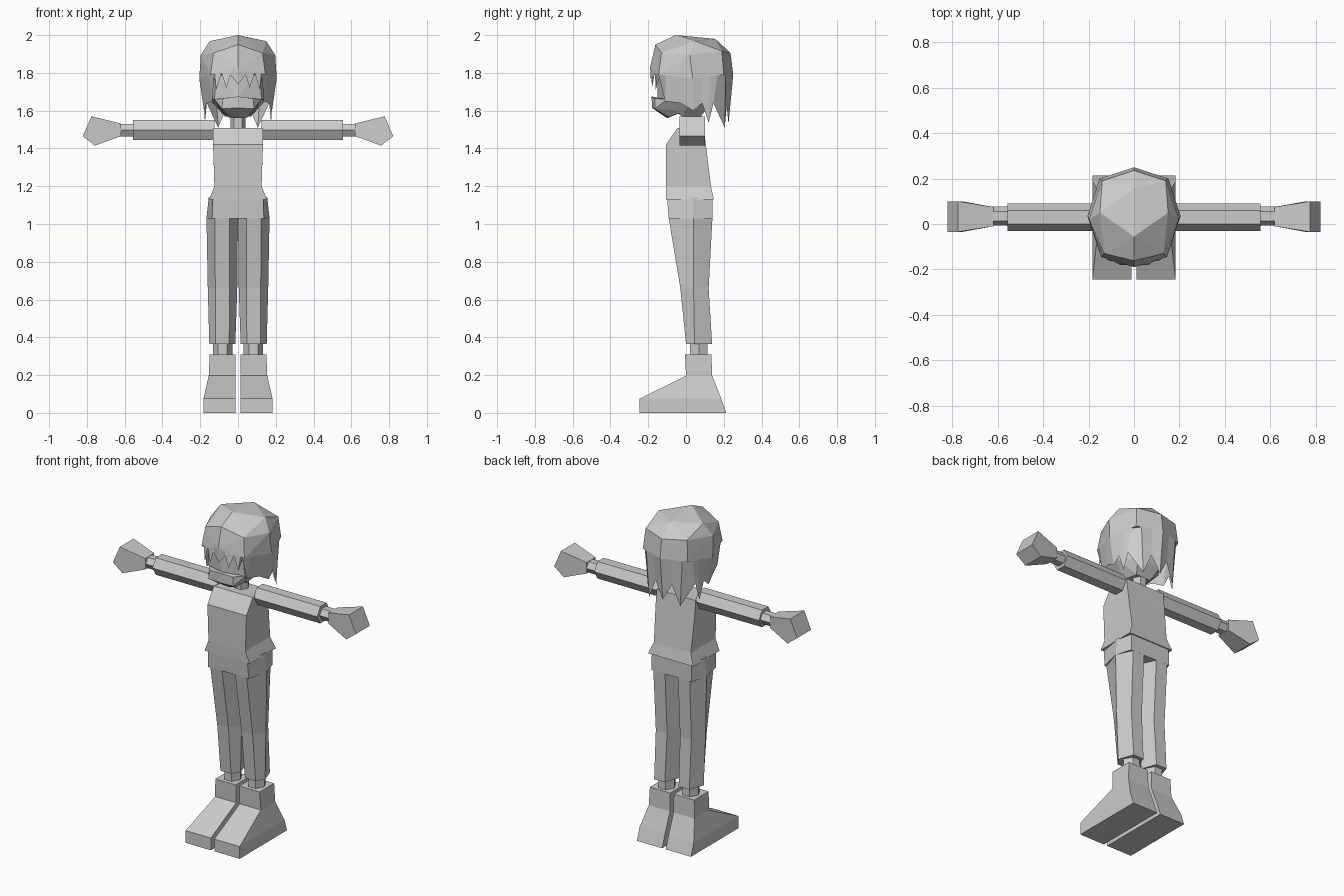
import bpy
import bmesh
from mathutils import Vector

cube = bpy.data.objects.get("Cube")
if cube:
    bpy.data.objects.remove(cube, do_unlink=True)

GREY = (0.6, 0.6, 0.6, 1)
grey = bpy.data.materials.new("plain grey")
grey.use_nodes = True
grey.diffuse_color = GREY
grey.node_tree.nodes["Principled BSDF"].inputs["Base Color"].default_value = GREY


def finish(name, bm):
    if all(e.is_manifold for e in bm.edges):
        bmesh.ops.recalc_face_normals(bm, faces=bm.faces)
    mesh = bpy.data.meshes.new(name)
    bm.to_mesh(mesh)
    bm.free()
    mesh.materials.append(grey)
    ob = bpy.data.objects.new(name, mesh)
    bpy.context.collection.objects.link(ob)
    return ob


def mirrored(points):
    """Half outline from front to back, completed around the other side."""
    other = [(-x, y, z) for x, y, z in reversed(points) if abs(x) > 1e-6]
    return list(points) + other


def loft(name, rings, side=1):
    """Skin a stack of equal rings and cap both ends."""
    bm = bmesh.new()
    rows = [[bm.verts.new((x * side, y, z)) for x, y, z in r] for r in rings]
    for a, b in zip(rows, rows[1:]):
        for i in range(len(a)):
            j = (i + 1) % len(a)
            bm.faces.new((a[i], a[j], b[j], b[i]))
    bm.faces.new(rows[0])
    bm.faces.new(rows[-1])
    return finish(name, bm)


def hull(name, points):
    bm = bmesh.new()
    for p in mirrored(points):
        bm.verts.new(p)
    bmesh.ops.convex_hull(bm, input=bm.verts)
    bmesh.ops.delete(bm, geom=[v for v in bm.verts if not v.link_faces], context="VERTS")
    return finish(name, bm)


def rect(x0, x1, y0, y1, z):
    return [(x0, y0, z), (x1, y0, z), (x1, y1, z), (x0, y1, z)]


def hexagon(x0, x1, y0, y1, z, inset, ridge):
    """Flat front and back, with a ridge on each side."""
    return [(x0 + inset, y0, z), (x1 - inset, y0, z), (x1, ridge, z),
            (x1 - inset, y1, z), (x0 + inset, y1, z), (x0, ridge, z)]


def arm_hexagon(x, y, z, half_y, half_z):
    """Flat top and bottom, with ridges facing front and back."""
    h = half_y / 2
    return [(x, y - half_y, z), (x, y - h, z + half_z), (x, y + h, z + half_z),
            (x, y + half_y, z), (x, y + h, z - half_z), (x, y - h, z - half_z)]


# Torso, hips and neck
loft("shirt", [rect(-.153, .153, -.105, .147, 1.13), rect(-.125, .125, -.107, .132, 1.2),
               rect(-.132, .132, -.107, .105, 1.42), rect(-.132, .132, -.045, .095, 1.508)])
loft("hips", [hexagon(-.167, .167, -.092, .14, 1.03, .03, .04),
              hexagon(-.155, .155, -.1, .14, 1.14, .022, .04)])
loft("neck", [hexagon(-.04, .04, 0, .08, z, .02, .04) for z in (1.48, 1.64)])

for side, word in ((1, "left"), (-1, "right")):
    # Legs and feet
    loft(word + "_trouser_leg", [hexagon(.014, .152, 0, .138, .365, .033, .045),
                                 hexagon(.004, .16, -.03, .12, .66, .04, .04),
                                 hexagon(0, .167, -.092, .14, 1.035, .044, .04)], side)
    loft(word + "_ankle", [hexagon(.03, .132, .02, .115, z, .027, .068)
                           for z in (.29, .38)], side)
    loft(word + "_boot", [rect(.012, .183, -.245, .213, 0), rect(.012, .183, -.245, .187, .075),
                          rect(.012, .155, 0, .138, .197), rect(.012, .15, -.005, .135, .308)], side)
    # Arms and hands
    loft(word + "_sleeve", [arm_hexagon(x, .03, 1.498, .06, .052) for x in (.125, .557)], side)
    loft(word + "_wrist", [arm_hexagon(x, .035, 1.497, .042, .033) for x in (.55, .63)], side)
    loft(word + "_hand", [
        [(.62, y, 1.465), (.62, y, 1.532), (.776, y2, 1.57), (.822, y2, 1.465), (.757, y2, 1.415)]
        for y, y2 in ((-.01, -.035), (.075, .1))], side)

# Head with a projecting jaw
hull("head", [(0, -.15, 1.84), (.11, -.125, 1.84), (.16, .04, 1.84), (.12, .17, 1.84),
              (0, .2, 1.84), (.125, -.11, 1.66), (0, -.15, 1.66), (.15, .03, 1.66),
              (.08, .13, 1.64), (.07, -.02, 1.57), (.05, .08, 1.57)])
hull("jaw", [(0, -.182, 1.675), (.08, -.165, 1.665), (.125, -.1, 1.66), (.085, -.165, 1.61),
             (0, -.18, 1.615), (.05, -.09, 1.565), (0, -.1, 1.56), (.09, 0, 1.6)])

# Faceted hair cap
brim = [(0, -.19, 1.83), (.145, -.145, 1.79), (.205, .035, 1.77), (.152, .2, 1.79), (0, .25, 1.79)]
hull("hair_cap", [(0, -.055, 2), (.15, .05, 1.968), (0, .155, 1.98), (0, -.162, 1.95),
                  (.13, -.13, 1.905), (.197, .02, 1.895), (.14, .19, 1.915),
                  (0, .236, 1.905)] + brim)

# Jagged hair: place along the brim, then the lower end of each point
locks = [(0, (0, -.185, 1.74)), (.25, (.04, -.18, 1.79)), (.45, (.062, -.18, 1.72)),
         (.65, (.088, -.165, 1.8)), (.85, (.115, -.16, 1.71)), (1, (.128, -.14, 1.78)),
         (1.2, (.135, -.11, 1.65)), (1.6, (.165, -.03, 1.64)), (2, (.18, .04, 1.6)),
         (2.3, (.18, .085, 1.64)), (2.55, (.175, .12, 1.535)), (2.8, (.165, .145, 1.64)),
         (3.2, (.105, .205, 1.51)), (3.6, (.055, .215, 1.63)), (4, (0, .225, 1.53))]
bm = bmesh.new()
for side in (1, -1):
    strip = []
    for place, low in locks:
        i = min(int(place), 3)
        top = Vector(brim[i]).lerp(Vector(brim[i + 1]), place - i)
        strip.append([bm.verts.new((p[0] * side, p[1], p[2])) for p in (top, low)])
    for (a, b), (c, d) in zip(strip, strip[1:]):
        bm.faces.new((a, b, d, c) if side == 1 else (c, d, b, a))
bmesh.ops.remove_doubles(bm, verts=bm.verts, dist=.0001)
finish("hair_locks", bm)
